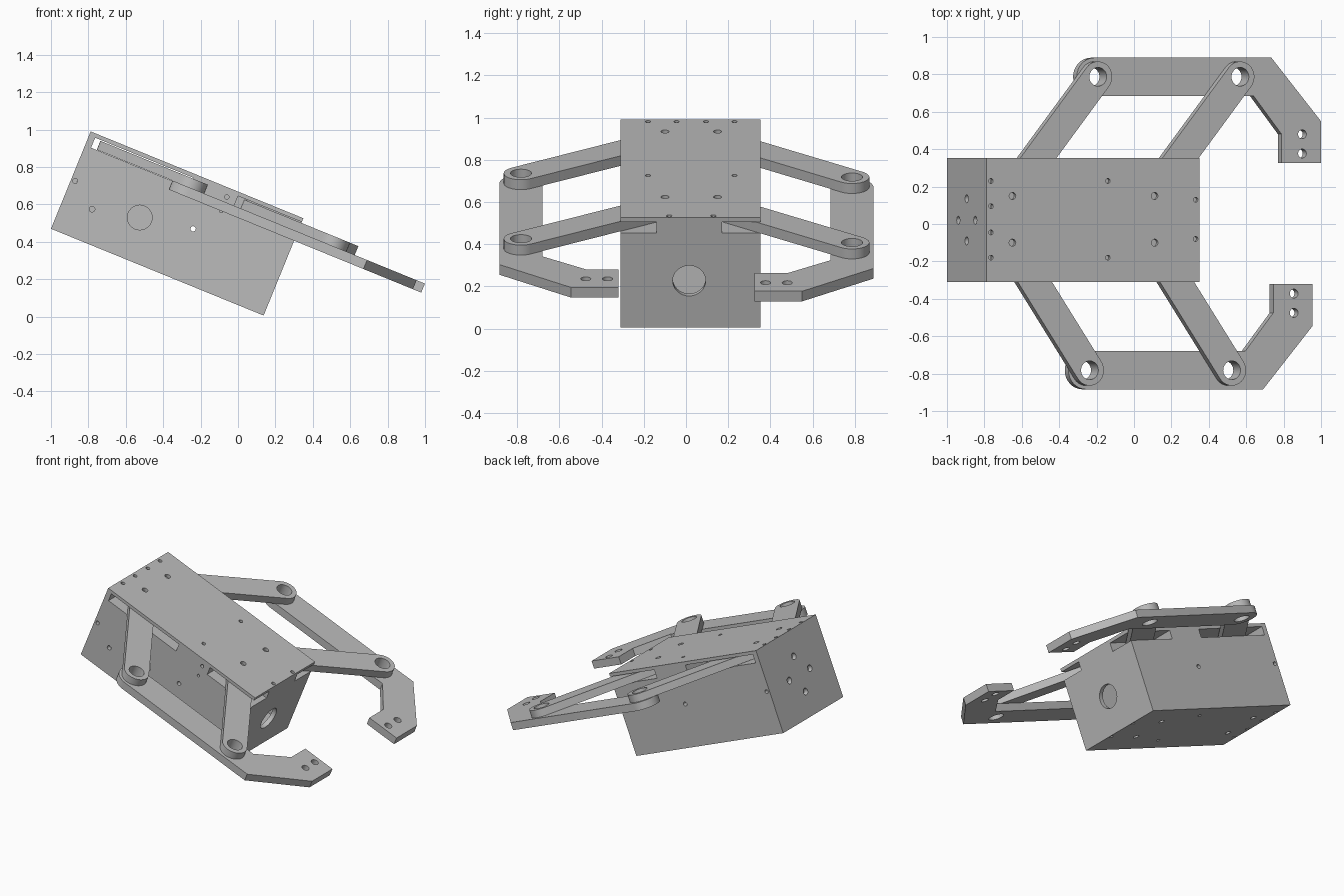
import bpy, bmesh
from math import sin, cos, pi, atan2, radians
from mathutils import Matrix, Vector

if "Cube" in bpy.data.objects:
    bpy.data.objects.remove(bpy.data.objects["Cube"])

TILT = Matrix.Translation((-1, 0, 0.47)) @ Matrix.Rotation(radians(22.2), 4, 'Y')
LENGTH, Y0, Y1 = 1.228, -0.31, 0.352
WALL_TOP, LID_TOP = 0.54, 0.562
BAR_LOW, ARM_LOW, ARM_TOP = 0.432, 0.484, 0.535

grey = bpy.data.materials.new("plain grey")
grey.use_nodes = True
grey.diffuse_color = (0.5, 0.5, 0.5, 1)
grey.node_tree.nodes["Principled BSDF"].inputs["Base Color"].default_value = grey.diffuse_color


def make(name, bm):
    bmesh.ops.recalc_face_normals(bm, faces=bm.faces)
    mesh = bpy.data.meshes.new(name)
    bm.to_mesh(mesh)
    bm.free()
    mesh.materials.append(grey)
    ob = bpy.data.objects.new(name, mesh)
    bpy.context.collection.objects.link(ob)
    return ob


def box(name, low, high):
    bm = bmesh.new()
    low, high = Vector(low), Vector(high)
    size = Matrix.Diagonal((*(high - low), 1))
    bmesh.ops.create_cube(bm, size=1, matrix=Matrix.Translation((low + high) / 2) @ size)
    return make(name, bm)


def rod(axis, centre, radius, depth):
    """Cylinder cutter along x, y or z."""
    bm = bmesh.new()
    turn = {'X': Matrix.Rotation(pi / 2, 4, 'Y'), 'Y': Matrix.Rotation(pi / 2, 4, 'X'),
            'Z': Matrix.Identity(4)}[axis]
    bmesh.ops.create_cone(bm, cap_ends=True, segments=32, radius1=radius, radius2=radius,
                          depth=depth, matrix=Matrix.Translation(centre) @ turn)
    return make("hole_cutter", bm)


def prism(name, outline, low, high):
    bm = bmesh.new()
    face = bm.faces.new([bm.verts.new((x, y, low)) for x, y in outline])
    up = bmesh.ops.extrude_face_region(bm, geom=[face])["geom"]
    verts = [g for g in up if isinstance(g, bmesh.types.BMVert)]
    bmesh.ops.translate(bm, verts=verts, vec=(0, 0, high - low))
    return make(name, bm)


def arc(x, y, radius, start, steps=16):
    """Half circle, counter-clockwise from the start angle."""
    return [(x + radius * cos(start + pi * i / steps), y + radius * sin(start + pi * i / steps))
            for i in range(steps + 1)]


def cut(ob, cutters):
    for c in cutters:
        c.hide_render = True
        mod = ob.modifiers.new("cut", 'BOOLEAN')
        mod.operation, mod.solver, mod.object = 'DIFFERENCE', 'EXACT', c
    graph = bpy.context.evaluated_depsgraph_get()
    mesh = bpy.data.meshes.new_from_object(ob.evaluated_get(graph))
    ob.modifiers.clear()
    ob.data = mesh
    for c in cutters:
        bpy.data.objects.remove(c)


parts = []
screws = [(0.025, 0.23), (0.025, 0.095), (0.025, -0.045), (0.025, -0.18),
          (0.7, 0.23), (0.7, -0.18), (1.207, 0.13), (1.207, -0.08)]
pivots = [(u, y) for u in (0.149, 0.97) for y in (0.15, -0.1)]

# Housing: hollow box with open slots for the arms under the lid
housing = box("housing", (0, Y0, 0), (LENGTH, Y1, WALL_TOP))
cutters = [
    box("cavity", (0.035, Y0 + 0.03, 0.03), (LENGTH - 0.03, Y1 - 0.03, 0.455)),
    box("rear_slot", (0.035, -1, 0.482), (0.6, 1, 0.7)),
    box("front_slot", (0.86, -1, 0.482), (1.4, -0.14, 0.7)),
    box("front_slot", (0.86, 0.17, 0.482), (1.4, 1, 0.7)),
    rod('X', (LENGTH, 0.015, 0.238), 0.078, 0.2),
    rod('Y', (0.417, Y0, 0.235), 0.066, 0.2),
    rod('Y', (0.704, 0, 0.287), 0.014, 2),
    rod('Y', (0.164, Y0, 0.18), 0.015, 0.1),
    rod('Y', (0.806, Y0, 0.512), 0.012, 0.1),
    rod('Y', (0.807, Y0, 0.432), 0.009, 0.1),
]
cutters += [rod('Y', (0.024, y, 0.285), 0.013, 0.1) for y in (Y0, Y1)]
cutters += [rod('X', (0, y, w), 0.022, 0.06)
            for y, w in ((0.135, 0.278), (-0.09, 0.278), (0.02, 0.16), (0.02, 0.4))]
cutters += [rod('Z', (u, y, 0), 0.013, 0.05) for u, y in screws]
cutters += [rod('Z', (u, y, 0), 0.019, 0.1) for u, y in pivots]
cut(housing, cutters)
parts.append(housing)

# Lid plate with screw and pivot holes
lid = box("lid", (0, Y0, WALL_TOP), (LENGTH, Y1, LID_TOP))
cut(lid, [rod('Z', (u, y, 0.55), 0.013, 0.2) for u, y in screws]
    + [rod('Z', (u, y, 0.55), 0.019, 0.2) for u, y in pivots])
parts.append(lid)

# Each side: two parallel arms carrying a finger bar
for side, s, u0, y_out, y_in in (("back", 1, 0.654, 0.787, 0.15),
                                 ("front", -1, 0.606, -0.782, -0.1)):
    for where, step in (("rear", 0), ("fore", 0.821)):
        a, b = Vector((0.149 + step, y_in)), Vector((u0 + step, y_out))
        angle = atan2(b.y - a.y, b.x - a.x)
        outline = arc(*b, 0.082, angle - pi / 2) + arc(*a, 0.082, angle + pi / 2)
        arm = prism(f"{side}_{where}_arm", outline, ARM_LOW, ARM_TOP)
        cut(arm, [rod('Z', (b.x, b.y, 0.5), 0.05, 0.4)])
        parts.append(arm)

    outline = arc(0, 0, 0.102, pi / 2) + [(0.919, -0.102), (1.081, -0.307), (1.081, -0.462),
                                          (1.308, -0.462), (1.308, -0.237), (1.022, 0.102)]
    bar = prism(f"{side}_finger", [(u0 + x, y_out + s * y) for x, y in outline],
                BAR_LOW, ARM_LOW)
    holes = [(0, 0, 0.05), (0.821, 0, 0.05), (1.2, -0.307, 0.024), (1.2, -0.41, 0.024)]
    cut(bar, [rod('Z', (u0 + x, y_out + s * y, 0.46), r, 0.4) for x, y, r in holes])
    parts.append(bar)

# Tilt everything into place and keep edges sharp
bpy.ops.object.select_all(action='DESELECT')
for ob in parts:
    ob.matrix_world = TILT
    ob.select_set(True)
bpy.context.view_layer.objects.active = housing
bpy.ops.object.shade_smooth_by_angle(angle=radians(30))
